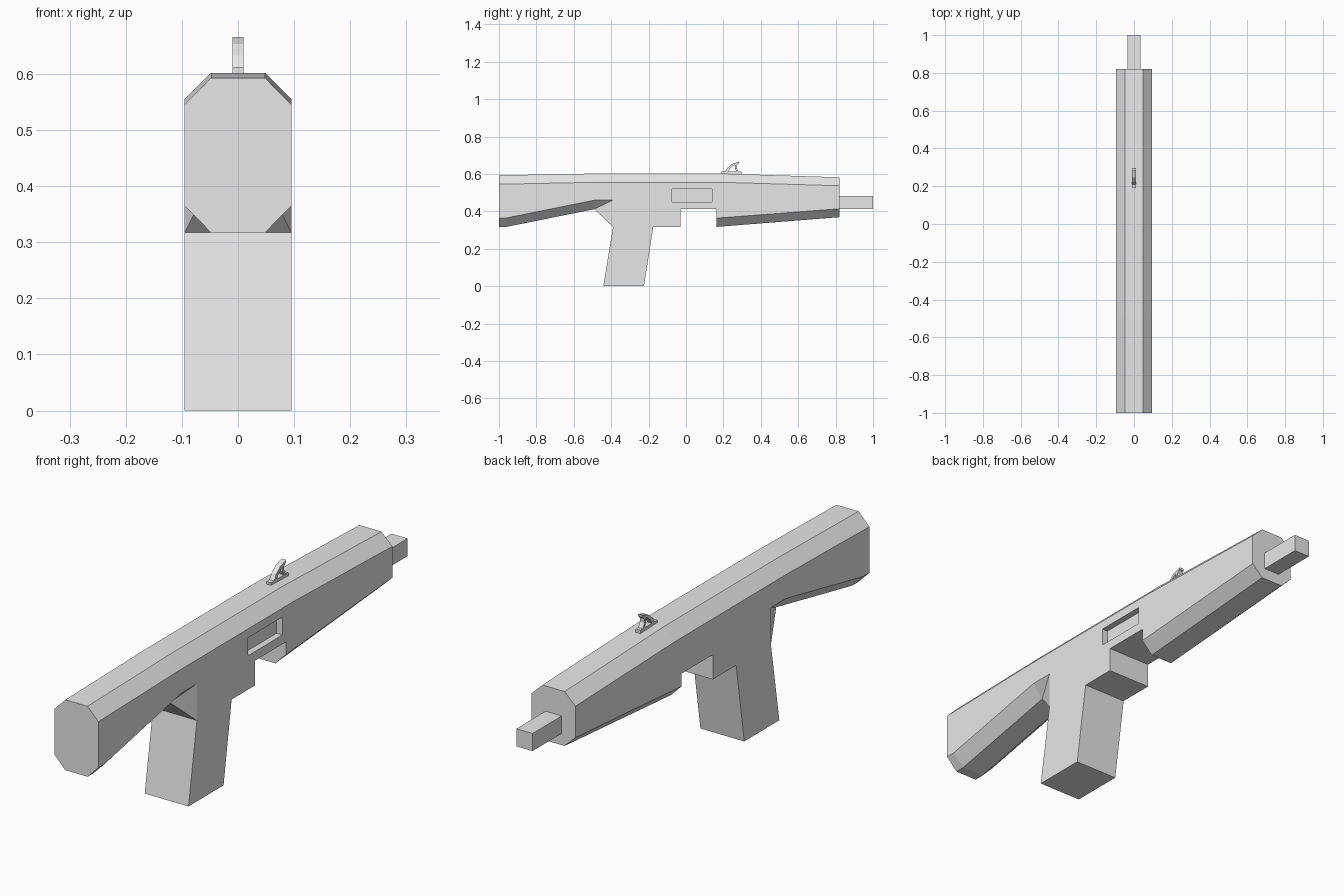
import bpy
import bmesh

cube = bpy.data.objects.get("Cube")
if cube:
    bpy.data.objects.remove(cube, do_unlink=True)

grey = bpy.data.materials.new("light_grey")
grey.use_nodes = True
grey.diffuse_color = (0.8, 0.8, 0.8, 1)
grey.node_tree.nodes["Principled BSDF"].inputs["Base Color"].default_value = (0.8, 0.8, 0.8, 1)


def finish(bm, name):
    """Turn a bmesh into a flat shaded grey object."""
    bmesh.ops.recalc_face_normals(bm, faces=bm.faces)
    mesh = bpy.data.meshes.new(name)
    bm.to_mesh(mesh)
    bm.free()
    mesh.materials.append(grey)
    obj = bpy.data.objects.new(name, mesh)
    bpy.context.collection.objects.link(obj)
    return obj


def box(name, x, y, z):
    """Box from (low, high) ranges."""
    bm = bmesh.new()
    bmesh.ops.create_cube(bm, size=1)
    for v in bm.verts:
        v.co = [r[0] if c < 0 else r[1] for c, r in zip(v.co, (x, y, z))]
    return finish(bm, name)


def plate(name, outline, half):
    """Side outline (y, z) extruded across x."""
    bm = bmesh.new()
    face = bm.faces.new([bm.verts.new((-half, y, z)) for y, z in outline])
    new = bmesh.ops.extrude_face_region(bm, geom=[face])["geom"]
    bmesh.ops.translate(bm, vec=(2 * half, 0, 0),
                        verts=[g for g in new if isinstance(g, bmesh.types.BMVert)])
    return finish(bm, name)


# Body: each outline point of the side, with its chamfered partner nearer the middle
HALF, INNER = 0.095, 0.048
STOCK_END = (-0.49, 0.412)
outline = [
    ((-1, 0.545), (-1, 0.593)),
    ((-0.5, 0.555), (-0.5, 0.602)),
    ((0.2, 0.555), (0.2, 0.602)),
    ((0.82, 0.537), (0.82, 0.582)),
    ((0.82, 0.414), (0.82, 0.369)),
    ((0.163, 0.364), (0.163, 0.317)),
    ((0.163, 0.414), None),
    ((-0.03, 0.414), None),
    ((-0.03, 0.317), None),
    ((-0.175, 0.317), None),
    ((-0.225, 0), None),
    ((-0.442, 0), None),
    ((-0.39, 0.317), None),
    ((-0.39, 0.461), STOCK_END),
    ((-0.485, 0.461), STOCK_END),
    ((-0.96, 0.365), (-0.96, 0.317)),
    ((-1, 0.365), (-1, 0.317)),
]
bm = bmesh.new()
rings = {}
for s in (-1, 1):
    cache = {}
    rings[s] = []
    for side, mid in outline:
        outer = bm.verts.new((s * HALF, *side))
        if mid and mid not in cache:
            cache[mid] = bm.verts.new((s * INNER, *mid))
        rings[s].append((outer, cache[mid] if mid else outer))
    bm.faces.new([o for o, i in rings[s]])


def add_face(verts):
    verts = list(dict.fromkeys(verts))
    if len(verts) > 2:
        bm.faces.new(verts)


for a in range(len(outline)):
    b = (a + 1) % len(outline)
    for s in (-1, 1):
        (oa, ia), (ob, ib) = rings[s][a], rings[s][b]
        add_face([oa, ob, ib, ia])
    add_face([rings[-1][a][1], rings[-1][b][1], rings[1][b][1], rings[1][a][1]])
body = finish(bm, "body")

# Recessed port on the left side
cutter = box("port_cutter", (0.07, 0.2), (-0.075, 0.139), (0.45, 0.52))
cutter.hide_render = True
cut = body.modifiers.new("port", "BOOLEAN")
cut.operation = "DIFFERENCE"
cut.solver = "EXACT"
cut.object = cutter
bpy.context.view_layer.objects.active = body
bpy.ops.object.modifier_apply(modifier=cut.name)
bpy.data.objects.remove(cutter, do_unlink=True)

# Barrel
box("barrel", (-0.035, 0.035), (0.8, 1), (0.414, 0.483))

# Sight: base, curved arm and rear post
box("sight_base", (-0.01, 0.01), (0.19, 0.297), (0.598, 0.612))
plate("sight_arm", [
    (0.208, 0.61), (0.222, 0.633), (0.246, 0.653), (0.284, 0.666), (0.284, 0.657),
    (0.254, 0.645), (0.236, 0.629), (0.224, 0.61)], 0.01)
plate("sight_post", [
    (0.284, 0.662), (0.272, 0.646), (0.271, 0.632), (0.282, 0.61),
    (0.272, 0.61), (0.262, 0.63), (0.263, 0.648), (0.27, 0.658)], 0.01)
